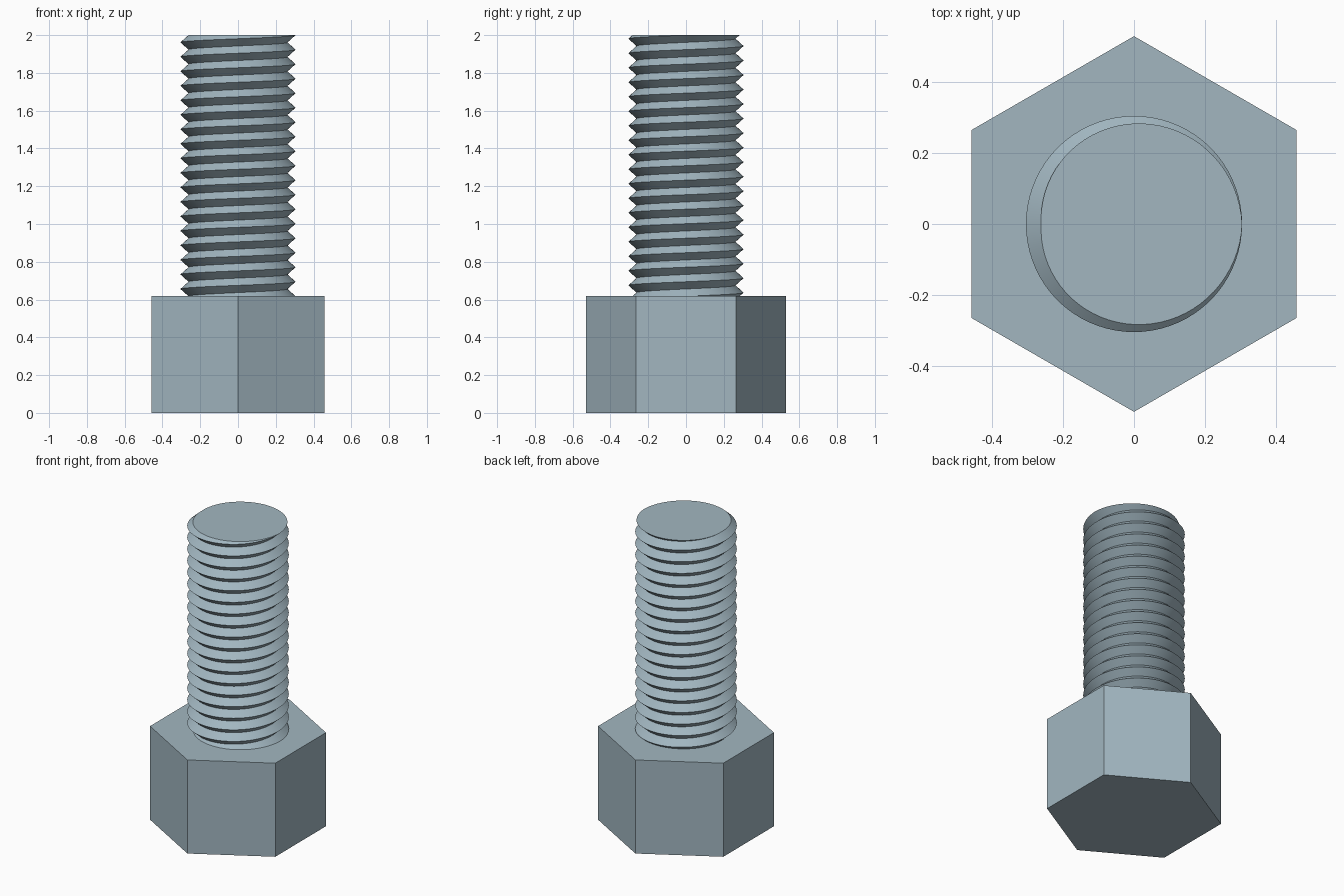
import bpy, bmesh
from math import cos, sin, tau

if "Cube" in bpy.data.objects:
    bpy.data.objects.remove(bpy.data.objects["Cube"])

HEAD_TOP, TOP = 0.62, 2.0
CREST, ROOT, PITCH = 0.305, 0.262, 0.0768
SEGMENTS, TURNS = 72, 21

steel = bpy.data.materials.new("blue grey steel")
steel.use_nodes = True
colour = (0.36, 0.47, 0.53, 1)
steel.diffuse_color = colour
steel.node_tree.nodes["Principled BSDF"].inputs["Base Color"].default_value = colour


def make_object(name, bm):
    bmesh.ops.recalc_face_normals(bm, faces=bm.faces)
    mesh = bpy.data.meshes.new(name)
    bm.to_mesh(mesh)
    bm.free()
    mesh.materials.append(steel)
    obj = bpy.data.objects.new(name, mesh)
    bpy.context.collection.objects.link(obj)
    return obj


# Hexagonal head, with corners at front and back
bm = bmesh.new()
ring = [bm.verts.new((0.53 * sin(tau * i / 6), 0.53 * cos(tau * i / 6), 0)) for i in range(6)]
base = bm.faces.new(ring)
side = bmesh.ops.extrude_face_region(bm, geom=[base], use_keep_orig=True)
bmesh.ops.translate(bm, vec=(0, 0, HEAD_TOP),
                    verts=[v for v in side["geom"] if isinstance(v, bmesh.types.BMVert)])
make_object("hex_head", bm)

# Threaded shank: one continuous right-handed V thread, cut flat at both ends
bm = bmesh.new()


def helix(radius, start):
    return [bm.verts.new((radius * cos(tau * i / SEGMENTS), radius * sin(tau * i / SEGMENTS),
                          start + PITCH * i / SEGMENTS))
            for i in range(SEGMENTS * TURNS + 1)]


start = TOP - (TURNS - 2) * PITCH
crest = helix(CREST, start)
root = helix(ROOT, start - PITCH / 2)
for i in range(SEGMENTS * TURNS):
    bm.faces.new((root[i], root[i + 1], crest[i + 1], crest[i]))
    j = i + SEGMENTS
    if j + 1 < len(root):
        bm.faces.new((crest[i], crest[i + 1], root[j + 1], root[j]))

for height, direction in ((TOP, 1), (HEAD_TOP, -1)):
    cut = bmesh.ops.bisect_plane(bm, geom=bm.verts[:] + bm.edges[:] + bm.faces[:], dist=1e-5,
                                 plane_co=(0, 0, height), plane_no=(0, 0, direction),
                                 clear_outer=True)
    rim = [e for e in cut["geom_cut"] if isinstance(e, bmesh.types.BMEdge)]
    bmesh.ops.triangle_fill(bm, edges=rim, use_beauty=True)

shank = make_object("threaded_shank", bm)
bpy.ops.object.select_all(action="DESELECT")
shank.select_set(True)
bpy.context.view_layer.objects.active = shank
bpy.ops.object.shade_smooth_by_angle(angle=0.52)
